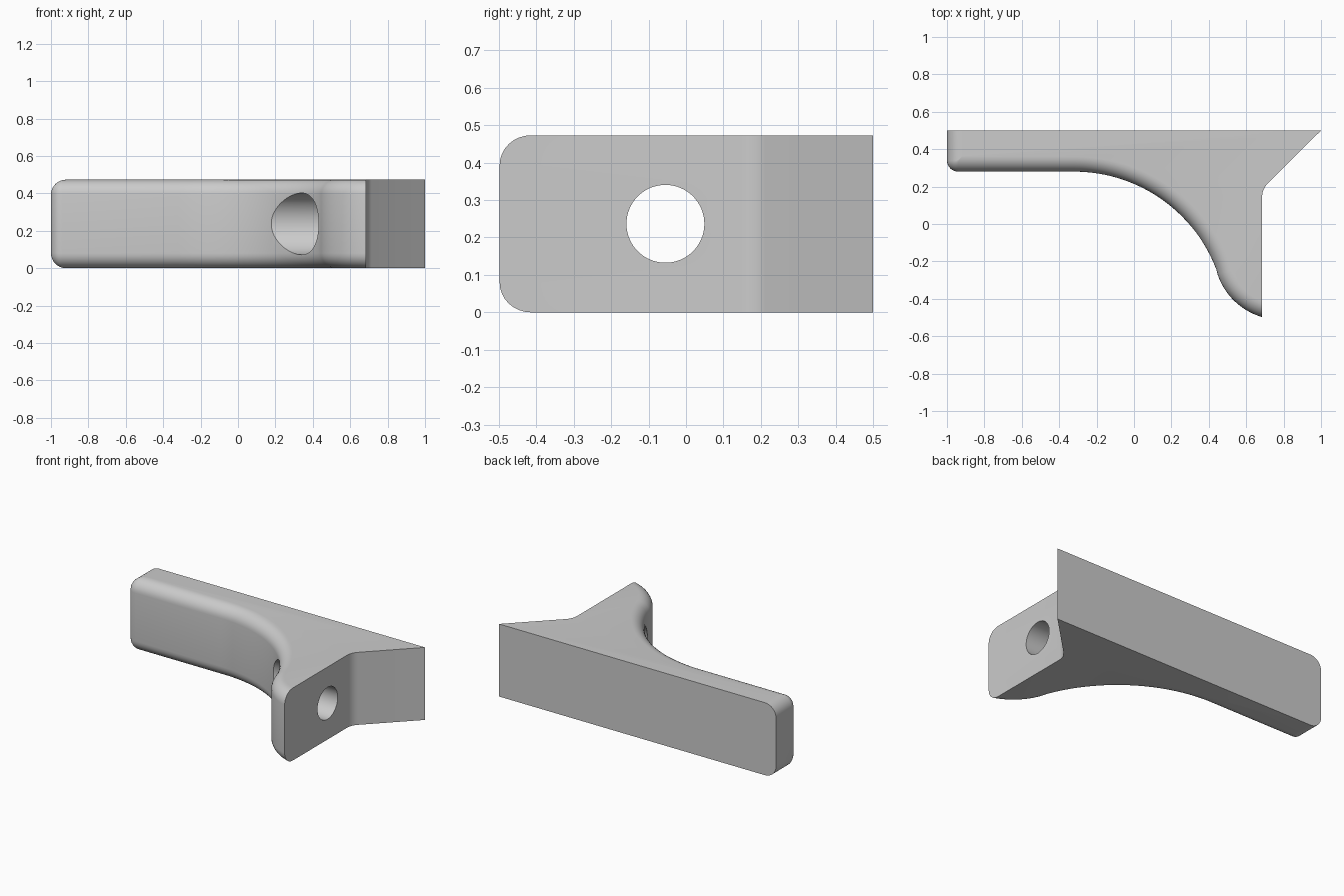
import bpy, bmesh
from math import sin, cos, pi, sqrt, atan2
from mathutils import Matrix

cube = bpy.data.objects.get("Cube")
if cube:
    bpy.data.objects.remove(cube, do_unlink=True)

HEIGHT, FILLET = 0.473, 0.08
MOUNT_X = 0.685            # flat mounting face
HOLE_Y, HOLE_Z = -0.055, HEIGHT / 2

grey = bpy.data.materials.new("plain grey")
grey.use_nodes = True
grey.diffuse_color = (0.6, 0.6, 0.6, 1)
grey.node_tree.nodes["Principled BSDF"].inputs["Base Color"].default_value = (0.6, 0.6, 0.6, 1)


def arc(cx, cy, r, a0, a1, n):
    return [(cx + r * cos(a0 + (a1 - a0) * i / n),
             cy + r * sin(a0 + (a1 - a0) * i / n)) for i in range(n + 1)]


def outline(d):
    """Plan outline with the left end and the curved front inset by d."""
    # sharp back edge, then the sloped side and its small concave fillet
    pts = [(-1 + d, 0.5), (1, 0.5)]
    pts += arc(MOUNT_X + 0.1, 0.145, 0.1, pi * 0.75, pi, 6)
    # convex lip at the tip, ending on the mounting face
    lx, ly, lr = 0.785, -0.155, 0.357 - d
    end = atan2(-sqrt(lr ** 2 - (lx - MOUNT_X) ** 2), MOUNT_X - lx)
    join = atan2(0.264, 0.77)
    pts += arc(lx, ly, lr, end, join - pi, 14)
    # large concave sweep into the straight bar
    pts += arc(-0.32, -0.534, 0.814 + d, join, pi / 2, 36)[1:]
    # rounded front corner of the bar
    r = max(0.06 - d, 0.002)
    pts += arc(-1 + d + r, 0.28 + d + r, r, -pi / 2, -pi, 8)
    return pts


def finish(name, bm):
    bmesh.ops.recalc_face_normals(bm, faces=bm.faces)
    mesh = bpy.data.meshes.new(name)
    bm.to_mesh(mesh)
    bm.free()
    mesh.materials.append(grey)
    obj = bpy.data.objects.new(name, mesh)
    bpy.context.collection.objects.link(obj)
    return obj


def skin(bm, rings):
    """Join closed rings of equal length and cap both ends."""
    loops = [[bm.verts.new(p) for p in ring] for ring in rings]
    for a, b in zip(loops, loops[1:]):
        for i in range(len(a)):
            j = (i + 1) % len(a)
            bm.faces.new((a[i], a[j], b[j], b[i]))
    bm.faces.new(loops[0])
    bm.faces.new(loops[-1])


# Bracket body: stacked outlines form the rounded top and bottom edges
STEPS = 8
lower = [(FILLET * (1 - sin(t)), FILLET * (1 - cos(t)))
         for t in (pi / 2 * i / STEPS for i in range(STEPS + 1))]
levels = [(d, z) for d, z in lower[::1]]
levels += [(d, HEIGHT - z) for d, z in reversed(lower)]
bm = bmesh.new()
skin(bm, [[(x, y, z) for x, y in outline(d)] for d, z in levels])
bracket = finish("bracket", bm)

# Stepped screw hole: wide recess from the curve, narrow bore to the mounting face
bm = bmesh.new()
SIDES = 64
skin(bm, [[(x, HOLE_Y + r * cos(2 * pi * i / SIDES), HOLE_Z + r * sin(2 * pi * i / SIDES))
           for i in range(SIDES)]
          for x, r in ((-0.3, 0.165), (0.5, 0.165), (0.5, 0.104), (0.9, 0.104))])
cutter = finish("screw_hole_cutter", bm)
cutter.hide_render = True

cut = bracket.modifiers.new("screw hole", 'BOOLEAN')
cut.operation, cut.solver, cut.object = 'DIFFERENCE', 'EXACT', cutter
bpy.ops.object.select_all(action='DESELECT')
bracket.select_set(True)
bpy.context.view_layer.objects.active = bracket
bpy.ops.object.modifier_apply(modifier=cut.name)
bpy.data.objects.remove(cutter, do_unlink=True)
bpy.ops.object.shade_smooth_by_angle(angle=pi / 6)
